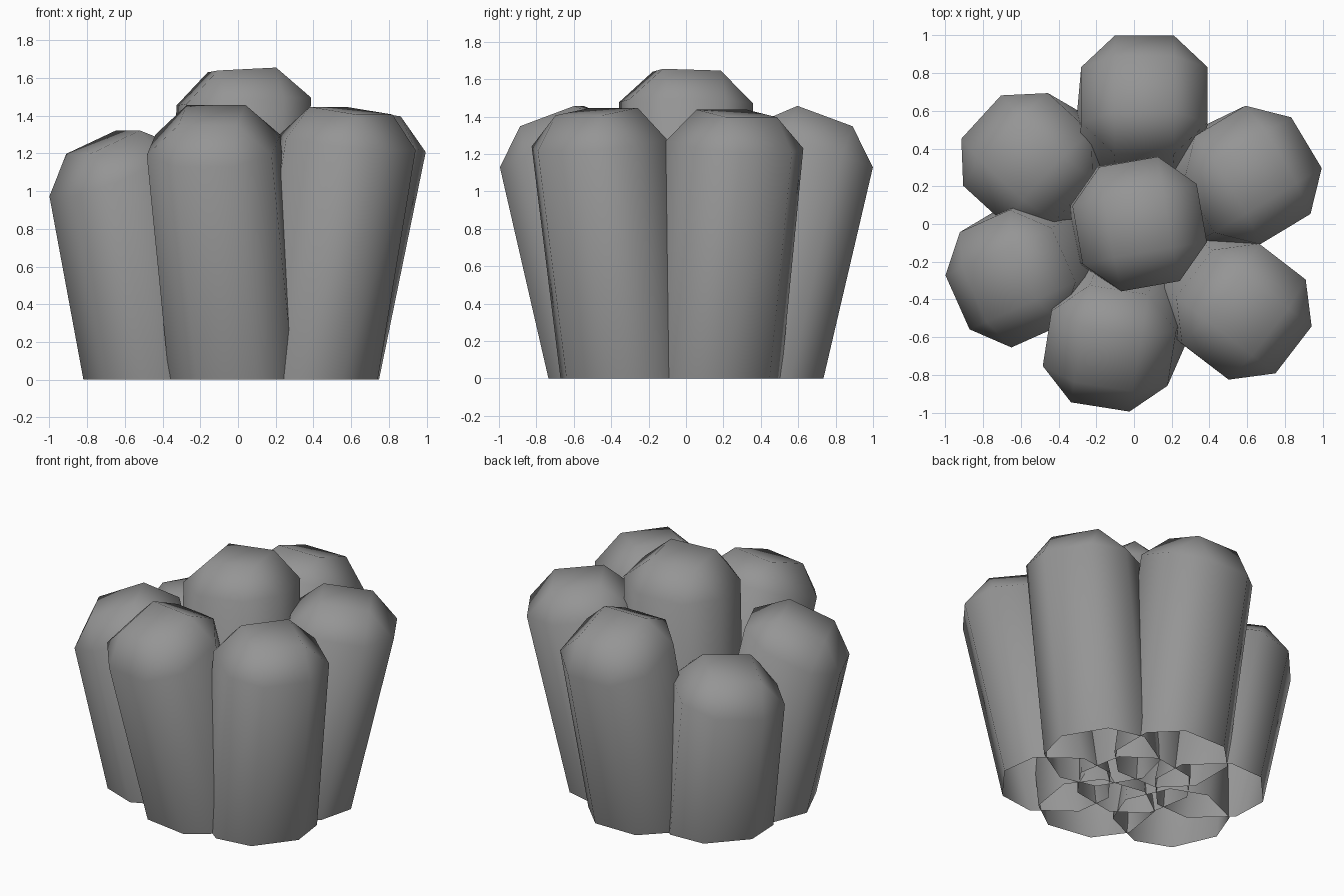
import bpy, bmesh, math
from mathutils import Vector

if "Cube" in bpy.data.objects:
    bpy.data.objects.remove(bpy.data.objects["Cube"])

HALF, EDGE, RISE = 0.335, 0.157, 0.168   # octagon half width, half long side, cap height

# dark grey stone
grey = bpy.data.materials.new("dark_grey")
grey.diffuse_color = (0.3, 0.3, 0.3, 1)
grey.use_nodes = True
grey.node_tree.nodes["Principled BSDF"].inputs["Base Color"].default_value = grey.diffuse_color


def column(name, shoulder, facing, slope, foot, skew=0.0):
    """Open-bottomed chamfered column whose cap tips down toward 'facing'."""
    a = math.radians(facing)
    out = Vector((math.cos(a), math.sin(a), 0))
    side = Vector((-out.y, out.x, 0))
    down = (out - Vector((0, 0, slope))).normalized()
    across = (side - Vector((0, 0, skew))).normalized()
    normal = down.cross(across).normalized()
    octagon = [(HALF, -EDGE), (HALF, EDGE), (EDGE, HALF), (-EDGE, HALF),
               (-HALF, EDGE), (-HALF, -EDGE), (-EDGE, -HALF), (EDGE, -HALF)]
    square = [(EDGE, EDGE), (-EDGE, EDGE), (-EDGE, -EDGE), (EDGE, -EDGE)]

    bm = bmesh.new()
    base = Vector((*foot, 0))
    mid = Vector(shoulder)
    top = mid + normal * RISE
    low = [bm.verts.new(base + out * u + side * v) for u, v in octagon]
    rim = [bm.verts.new(mid + down * u + across * v) for u, v in octagon]
    cap = [bm.verts.new(top + down * u + across * v) for u, v in square]

    # walls
    for i in range(8):
        j = (i + 1) % 8
        bm.faces.new((low[i], low[j], rim[j], rim[i]))
    # cap: corner triangles, sloping quads, flat top
    for k in range(4):
        i = 2 * k
        bm.faces.new((rim[i + 1], rim[(i + 2) % 8], cap[k]))
        bm.faces.new((rim[i], rim[i + 1], cap[k], cap[k - 1]))
    bm.faces.new(cap)
    bm.normal_update()

    mesh = bpy.data.meshes.new(name)
    bm.to_mesh(mesh)
    bm.free()
    mesh.materials.append(grey)
    obj = bpy.data.objects.new(name, mesh)
    bpy.context.collection.objects.link(obj)
    bpy.ops.object.select_all(action='DESELECT')
    obj.select_set(True)
    bpy.context.view_layer.objects.active = obj
    bpy.ops.object.shade_smooth_by_angle(angle=math.radians(60))


# name, shoulder centre, facing angle, cap slope, foot centre, sideways cap slope
column("center_column", (0.03, 0.0, 1.475), 190, 0.05, (0.0, 0.0), -0.03)
column("back_column", (0.055, 0.685, 1.245), 90, 0.37, (0.03, 0.40))
column("front_column", (-0.13, -0.66, 1.245), 261, 0.37, (-0.01, -0.38))
column("right_back_column", (0.63, 0.26, 1.25), 31, 0.13, (0.38, 0.14))
column("right_front_column", (0.583, -0.465, 1.26), -37.6, 0.13, (0.38, -0.31))
column("left_front_column", (-0.655, -0.29, 1.105), 204, 0.43, (-0.45, -0.17))
column("left_back_column", (-0.567, 0.344, 0.98), 137.5, 0.17, (-0.41, 0.25), 0.11)
